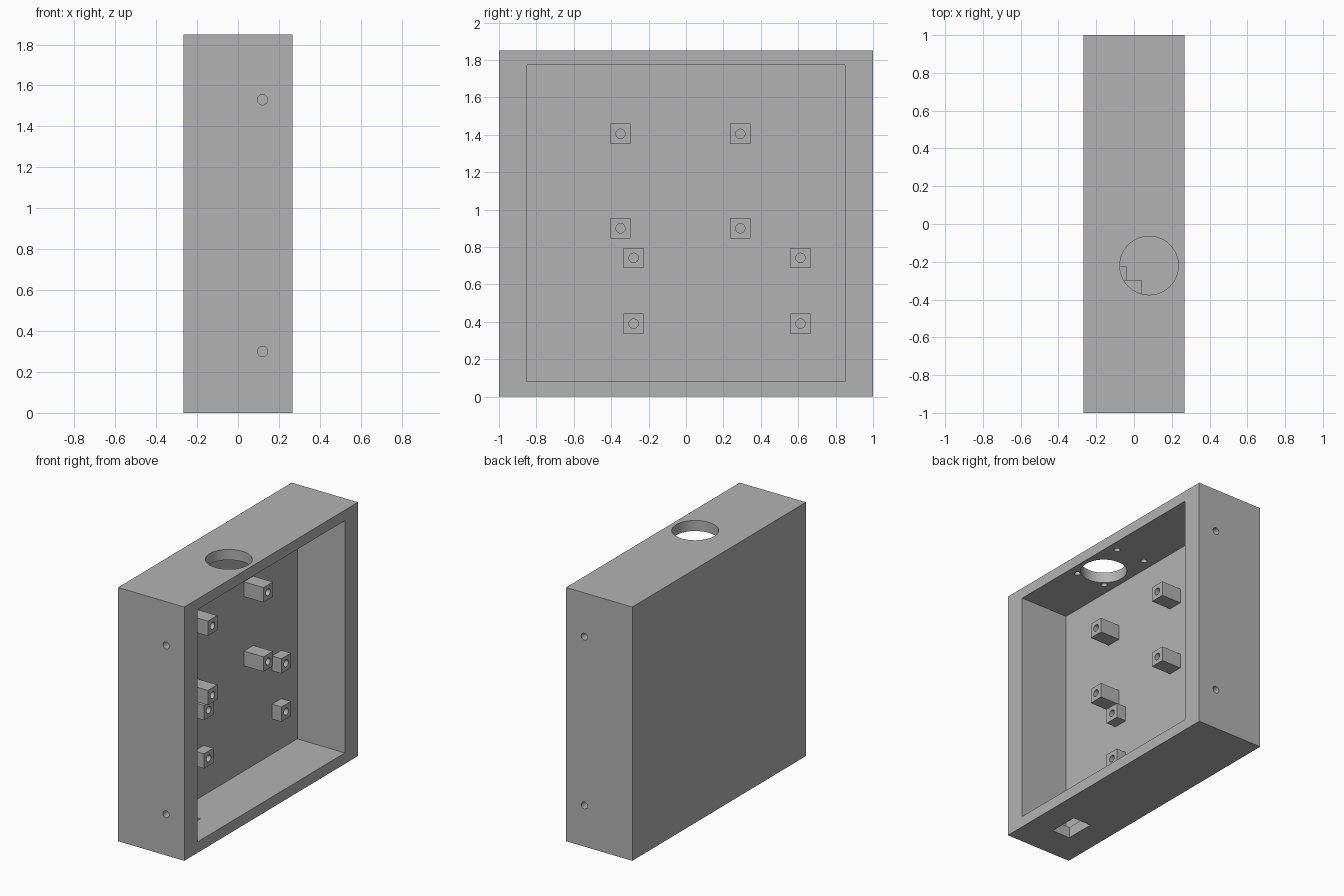
import bpy
import math
from mathutils import Vector

if "Cube" in bpy.data.objects:
    bpy.data.objects.remove(bpy.data.objects["Cube"], do_unlink=True)

grey = bpy.data.materials.new("mid_grey")
grey.use_nodes = True
colour = (0.45, 0.45, 0.45, 1)
grey.diffuse_color = colour
grey.node_tree.nodes["Principled BSDF"].inputs["Base Color"].default_value = colour


def box(name, low, high):
    low, high = Vector(low), Vector(high)
    bpy.ops.mesh.primitive_cube_add(size=1, location=(low + high) / 2)
    ob = bpy.context.object
    ob.name = name
    ob.scale = high - low
    bpy.ops.object.transform_apply(location=True, rotation=True, scale=True)
    ob.data.materials.append(grey)
    return ob


def rod(start, end, radius, sides=32):
    """Cylinder between two points, used for drilling."""
    start, end = Vector(start), Vector(end)
    axis = end - start
    bpy.ops.mesh.primitive_cylinder_add(
        vertices=sides, radius=radius, depth=axis.length,
        location=(start + end) / 2, rotation=axis.to_track_quat("Z", "Y").to_euler())
    ob = bpy.context.object
    ob.data.materials.append(grey)
    bpy.ops.object.transform_apply(location=True, rotation=True, scale=True)
    return ob


def cut(ob, cutter):
    """Subtract the cutter from the object and discard it."""
    cutter.hide_render = True
    mod = ob.modifiers.new("cut", "BOOLEAN")
    mod.operation = "DIFFERENCE"
    mod.solver = "EXACT"
    mod.object = cutter
    bpy.context.view_layer.objects.active = ob
    bpy.ops.object.modifier_apply(modifier=mod.name)
    bpy.data.objects.remove(cutter, do_unlink=True)


def finish(ob):
    bpy.ops.object.select_all(action="DESELECT")
    ob.select_set(True)
    bpy.context.view_layer.objects.active = ob
    bpy.ops.object.shade_smooth_by_angle(angle=math.radians(30))


W, H = 0.267, 1.85          # half width and height of the case
FLOOR = -0.117              # inner face of the closed side
CEILING = 1.773

# Case, open towards +x
case = box("case", (-W, -1, 0), (W, 1, H))
cut(case, box("cavity", (FLOOR, -0.85, 0.08), (W + 0.1, 0.85, CEILING)))

# Round opening in the top and slot in the bottom
cut(case, rod((0.08, -0.22, 1.7), (0.08, -0.22, 1.95), 0.155, 64))
cut(case, box("slot", (-0.07, -0.76, -0.1), (0.075, -0.54, 0.15)))

# Blind screw holes in both end walls
for side in (-1, 1):
    for z in (0.3, 1.53):
        cut(case, rod((0.12, side * 0.9, z), (0.12, side * 1.05, z), 0.025))

# Blind screw holes in the ceiling
for x in (-0.04, 0.195):
    for y in (-0.36, 0.055):
        cut(case, rod((x, y, CEILING - 0.05), (x, y, CEILING + 0.05), 0.021))
finish(case)

# Drilled standoffs: a tall upper group and a short lower group
groups = (("tall_standoff", 0.04, (-0.35, 0.29), (0.9, 1.405)),
          ("short_standoff", -0.04, (-0.28, 0.612), (0.39, 0.742)))
R = 0.054
for name, tip, ys, zs in groups:
    for y in ys:
        for z in zs:
            post = box(name, (FLOOR, y - R, z - R), (tip, y + R, z + R))
            cut(post, rod((FLOOR - 0.1, y, z), (tip + 0.1, y, z), 0.025))
            finish(post)
